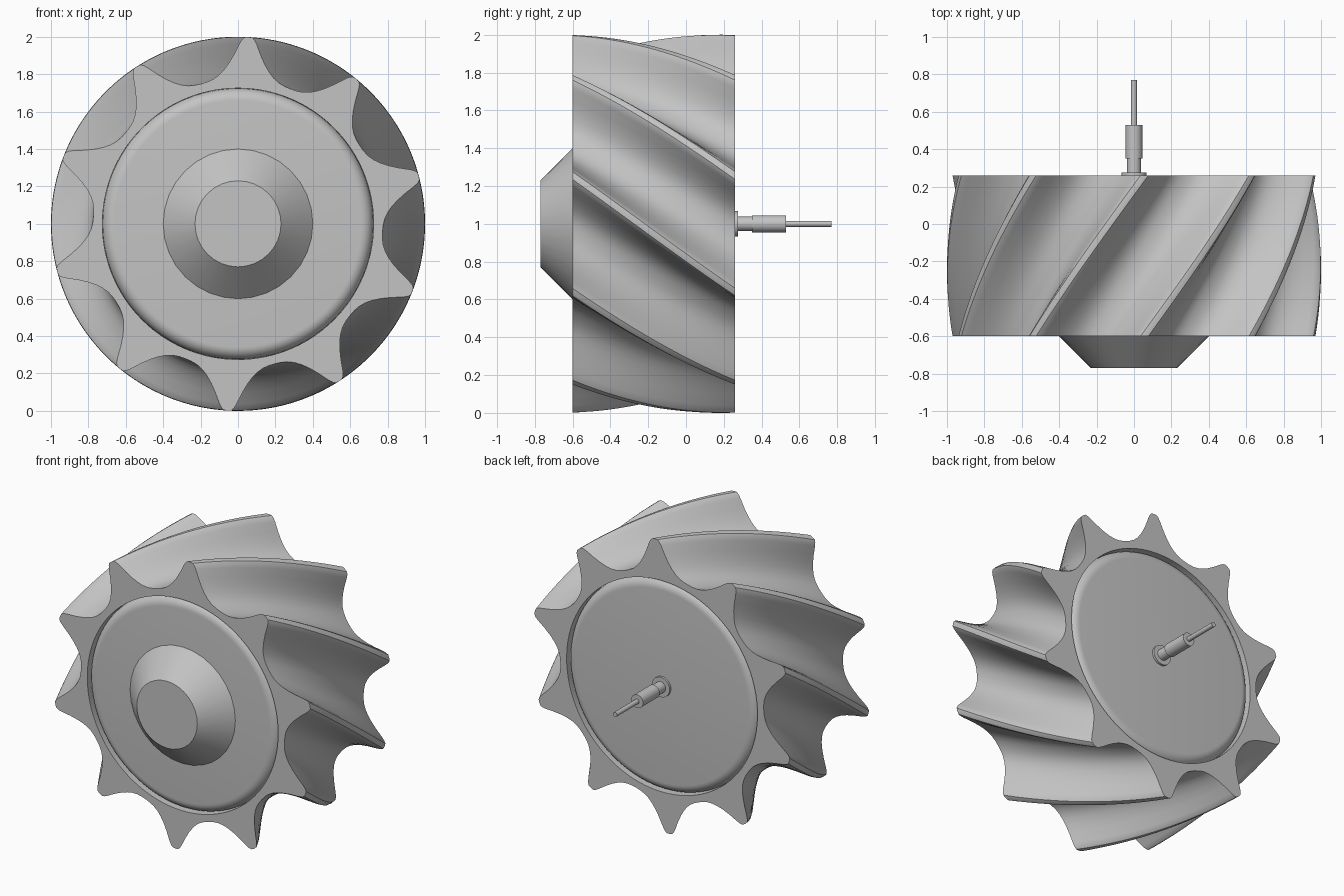
import bpy, bmesh, math

cube = bpy.data.objects.get("Cube")
if cube:
    bpy.data.objects.remove(cube, do_unlink=True)

TEETH = 10
FRONT, BACK = -0.60, 0.26
BORE = 0.725
TWIST = math.radians(36)
TIP_ANGLE = math.radians(86.8)

steel = bpy.data.materials.new("grey_steel")
steel.use_nodes = True
grey = (0.55, 0.55, 0.55, 1)
steel.diffuse_color = grey
steel.node_tree.nodes["Principled BSDF"].inputs["Base Color"].default_value = grey


def ring(bm, polar, y):
    """Add one loop of (angle, radius) points around the y axis."""
    return [bm.verts.new((r * math.cos(a), y, 1 + r * math.sin(a))) for a, r in polar]


def bridge(bm, a, b):
    n = len(a)
    for i in range(n):
        j = (i + 1) % n
        bm.faces.new((a[i], a[j], b[j], b[i]))


def finish(bm, name):
    bmesh.ops.recalc_face_normals(bm, faces=bm.faces)
    mesh = bpy.data.meshes.new(name)
    bm.to_mesh(mesh)
    bm.free()
    mesh.materials.append(steel)
    obj = bpy.data.objects.new(name, mesh)
    bpy.context.collection.objects.link(obj)
    bpy.ops.object.select_all(action='DESELECT')
    obj.select_set(True)
    bpy.context.view_layer.objects.active = obj
    bpy.ops.object.shade_smooth_by_angle(angle=math.radians(40))


def lathe(name, profile, sides):
    """Turn a list of (radius, y) points into a capped solid."""
    bm = bmesh.new()
    loops = [ring(bm, [(math.tau * i / sides, r) for i in range(sides)], y)
             for r, y in profile]
    for a, b in zip(loops, loops[1:]):
        bridge(bm, a, b)
    bm.faces.new(loops[0])
    bm.faces.new(loops[-1])
    finish(bm, name)


# Half a tooth: degrees from the tip, radius
half = [(0, 1.0), (1.2, 0.998), (2, 0.985), (2.8, 0.962), (4.6, 0.905), (6.5, 0.86),
        (8.5, 0.826), (10.5, 0.802), (13, 0.784), (15.5, 0.776), (18, 0.774)]
tooth = [(-d, r) for d, r in reversed(half[1:])] + half[:-1]
outline = [(TIP_ANGLE + math.tau * t / TEETH + math.radians(d), r)
           for t in range(TEETH) for d, r in tooth]

# Helical toothed ring, with its end faces and bore
bm = bmesh.new()
STEPS = 24
loops = []


def bore_loop(y, turn):
    loops.append(ring(bm, [(a - turn, BORE) for a, r in outline], y))


bore_loop(FRONT + 0.1, 0)
bore_loop(FRONT, 0)
for s in range(STEPS + 1):
    f = s / STEPS
    loops.append(ring(bm, [(a - TWIST * f, r) for a, r in outline],
                      FRONT + (BACK - FRONT) * f))
bore_loop(BACK, TWIST)
bore_loop(BACK - 0.1, TWIST)
for a, b in zip(loops, loops[1:]):
    bridge(bm, a, b)
bridge(bm, loops[-1], loops[0])
finish(bm, "helical_tooth_ring")

# Core disc with rounded rims, flush with both ends
ROUND = 0.065
arc = [(BORE - 0.001 - ROUND * (1 - math.sin(t)), ROUND * (1 - math.cos(t)))
       for t in (math.pi / 2 * k / 8 for k in range(9))]
lathe("core_disc",
      [(r, FRONT + d) for r, d in arc] + [(r, BACK - d) for r, d in reversed(arc)], 96)

# Front conical boss
lathe("front_boss", [(0.23, -0.77), (0.40, FRONT), (0.40, FRONT + 0.02)], 32)

# Rear stepped shaft
lathe("shaft_flange", [(0.068, BACK - 0.02), (0.068, 0.275)], 32)
lathe("shaft_sleeve", [(0.038, 0.26), (0.038, 0.35), (0.045, 0.35), (0.045, 0.53)], 32)
lathe("shaft_pin", [(0.016, 0.5), (0.016, 0.77)], 24)
